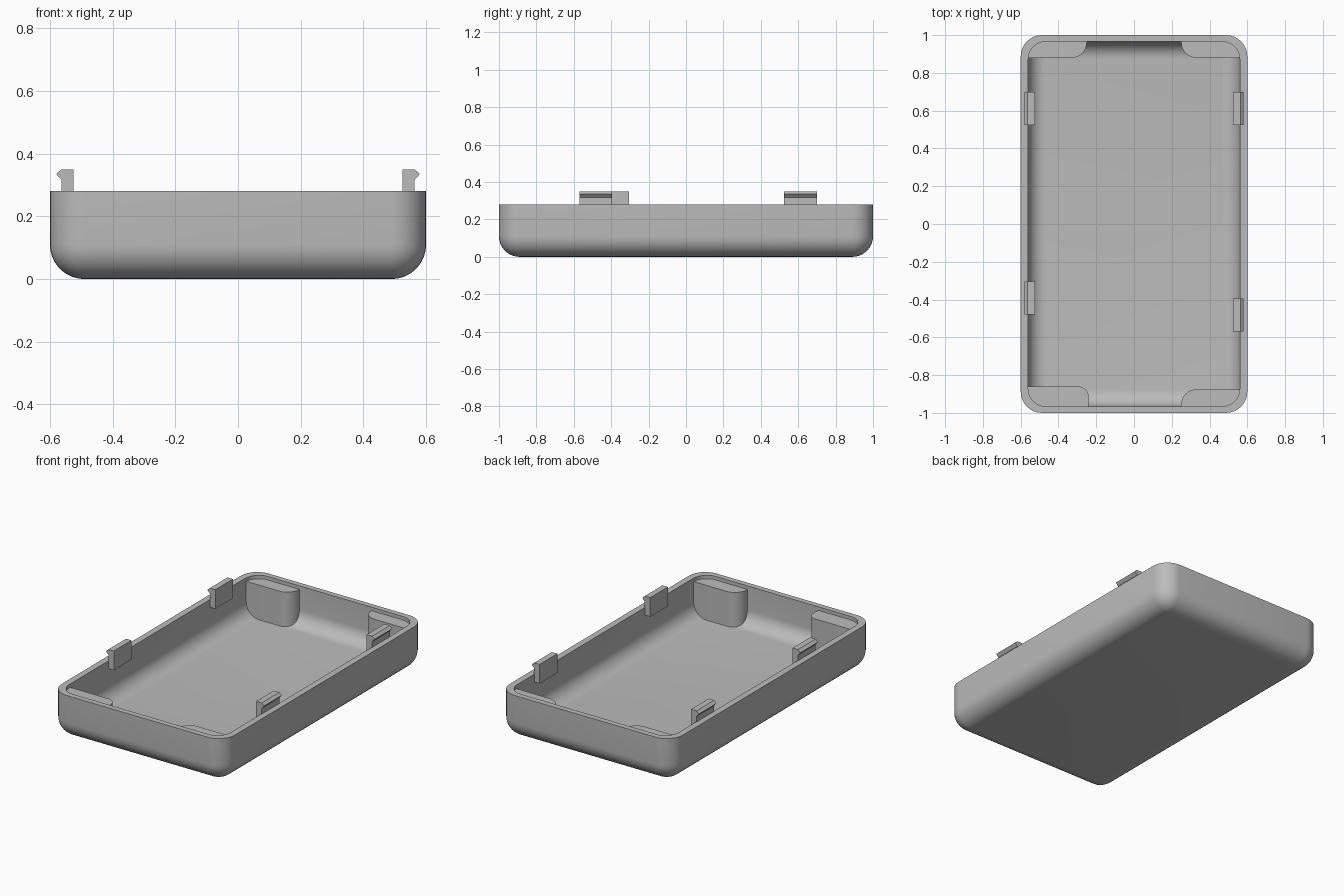
import bpy, bmesh, math
from mathutils import Vector

cube = bpy.data.objects.get("Cube")
if cube:
    bpy.data.objects.remove(cube, do_unlink=True)

grey = bpy.data.materials.new("plain grey")
grey.use_nodes = True
COLOR = (0.5, 0.5, 0.5, 1)
grey.diffuse_color = COLOR
grey.node_tree.nodes["Principled BSDF"].inputs["Base Color"].default_value = COLOR


def finish(bm, name, smooth=True):
    """Turn the bmesh into a named, shaded object."""
    bmesh.ops.recalc_face_normals(bm, faces=bm.faces)
    mesh = bpy.data.meshes.new(name)
    bm.to_mesh(mesh)
    bm.free()
    mesh.materials.append(grey)
    obj = bpy.data.objects.new(name, mesh)
    bpy.context.collection.objects.link(obj)
    if smooth:
        bpy.ops.object.select_all(action='DESELECT')
        obj.select_set(True)
        bpy.context.view_layer.objects.active = obj
        bpy.ops.object.shade_smooth_by_angle(angle=math.radians(30))
    return obj


def arc(cx, cy, r, start, end, steps=8):
    angles = [math.radians(start + (end - start) * i / steps) for i in range(steps + 1)]
    return [(cx + r * math.cos(a), cy + r * math.sin(a)) for a in angles]


def rounded_ring(bm, hx, hy, r, z):
    corners = [(1, 1, 0), (-1, 1, 90), (-1, -1, 180), (1, -1, 270)]
    pts = []
    for sx, sy, a in corners:
        pts += arc(sx * (hx - r), sy * (hy - r), r, a, a + 90)
    return [bm.verts.new((x, y, z)) for x, y in pts]


def filleted_rings(bm, hx, hy, corner, fillet, bottom, top, steps=9):
    """Rings from the flat bottom, round the lower edge, up to the rim."""
    rings = []
    for i in range(steps + 1):
        a = math.pi / 2 * i / steps
        inset = fillet * (1 - math.sin(a))
        z = bottom + fillet * (1 - math.cos(a))
        rings.append(rounded_ring(bm, hx - inset, hy - inset, corner - inset, z))
    rings.append(rounded_ring(bm, hx, hy, corner, top))
    return rings


def prism(name, points, offset, smooth=True):
    """Extrude a planar outline along an offset."""
    bm = bmesh.new()
    face = bm.faces.new([bm.verts.new(p) for p in points])
    made = bmesh.ops.extrude_face_region(bm, geom=[face], use_keep_orig=True)
    moved = [g for g in made["geom"] if isinstance(g, bmesh.types.BMVert)]
    bmesh.ops.translate(bm, verts=moved, vec=Vector(offset))
    return finish(bm, name, smooth)


# Hollow tray: outer skin, rim and inner skin lofted as one shell
RIM = 0.28
bm = bmesh.new()
outer = filleted_rings(bm, 0.6, 1.0, 0.112, 0.11, 0, RIM)
inner = filleted_rings(bm, 0.56, 0.965, 0.092, 0.09, 0.04, RIM)
rings = outer + inner[::-1]
for low, high in zip(rings, rings[1:]):
    n = len(low)
    for i in range(n):
        j = (i + 1) % n
        bm.faces.new((low[i], low[j], high[j], high[i]))
bm.faces.new(rings[0])
bm.faces.new(rings[-1])
finish(bm, "tray")

# Corner posts: side signs, inner x, inner y, radius of the free corner
posts = {
    "back_left_post": (1, 1, 0.25, 0.88, 0.08),
    "back_right_post": (-1, 1, 0.25, 0.88, 0.08),
    "front_left_post": (1, -1, 0.25, 0.875, 0.08),
    "front_right_post": (-1, -1, 0.24, 0.86, 0.055),
}
for name, (sx, sy, x_in, y_in, r) in posts.items():
    outline = [(x_in, 0.966)]
    outline += arc(0.481, 0.886, 0.08, 90, 0)
    outline += [(0.561, y_in)]
    outline += arc(x_in + r, y_in + r, r, 270, 180)
    prism(name, [(sx * x, sy * y, 0.038) for x, y in outline], (0, 0, 0.22))

# Snap clips with an outward barb: side sign and start along the wall
clip_profile = [(0.525, 0.23), (0.525, 0.35), (0.563, 0.35),
                (0.58, 0.335), (0.563, 0.316), (0.563, 0.23)]
clips = {
    "back_left_clip": (1, 0.525),
    "front_left_clip": (1, -0.57),
    "back_right_clip": (-1, 0.525),
    "front_right_clip": (-1, -0.48),
}
for name, (side, start) in clips.items():
    prism(name, [(side * x, start, z) for x, z in clip_profile], (0, 0.175, 0), False)
